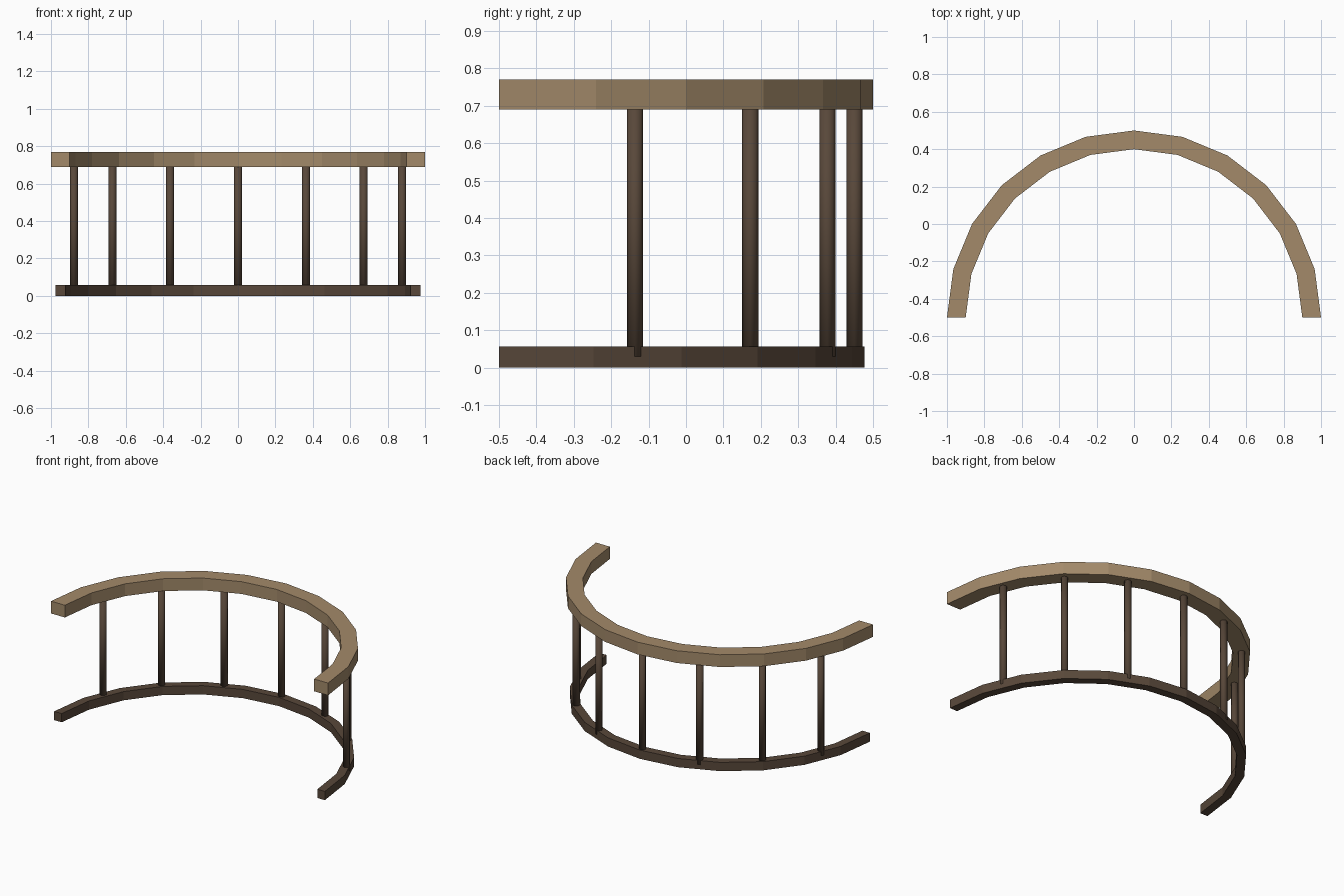
import bpy
import bmesh
from math import cos, sin, pi

if "Cube" in bpy.data.objects:
    bpy.data.objects.remove(bpy.data.objects["Cube"], do_unlink=True)

CENTRE_Y = -0.5      # centre of the half circle
SEGMENTS = 12        # straight pieces in each rail
POST_RING = 0.95     # radius on which the balusters stand


def make_material(name, rgb):
    mat = bpy.data.materials.new(name)
    mat.use_nodes = True
    colour = (*rgb, 1.0)
    mat.diffuse_color = colour
    bsdf = next(n for n in mat.node_tree.nodes if n.type == "BSDF_PRINCIPLED")
    bsdf.inputs["Base Color"].default_value = colour
    return mat


def finish(bm, name, mat):
    bmesh.ops.recalc_face_normals(bm, faces=bm.faces)
    mesh = bpy.data.meshes.new(name)
    bm.to_mesh(mesh)
    bm.free()
    mesh.materials.append(mat)
    obj = bpy.data.objects.new(name, mesh)
    bpy.context.collection.objects.link(obj)
    return obj


def make_rail(name, inner, outer, bottom, top, mat):
    """Sweep a rectangular section around the half circle."""
    bm = bmesh.new()
    section = [(inner, bottom), (outer, bottom), (outer, top), (inner, top)]
    rings = []
    for i in range(SEGMENTS + 1):
        a = pi * i / SEGMENTS
        rings.append([bm.verts.new((r * cos(a), CENTRE_Y + r * sin(a), z))
                      for r, z in section])
    for r0, r1 in zip(rings, rings[1:]):
        for k in range(4):
            n = (k + 1) % 4
            bm.faces.new((r0[k], r0[n], r1[n], r1[k]))
    bm.faces.new(rings[0])
    bm.faces.new(rings[-1])
    return finish(bm, name, mat)


def make_baluster(name, angle, bottom, top, mat):
    """Slim eight-sided post, softly shaded over its ends."""
    bm = bmesh.new()
    bmesh.ops.create_cone(bm, cap_ends=True, segments=8, radius1=0.0214,
                          radius2=0.0214, depth=top - bottom)
    for face in bm.faces:
        face.smooth = True
    obj = finish(bm, name, mat)
    obj.location = (POST_RING * cos(angle), CENTRE_Y + POST_RING * sin(angle),
                    (bottom + top) / 2)
    return obj


light_wood = make_material("light wood", (0.366, 0.254, 0.144))
dark_wood = make_material("dark wood", (0.098, 0.064, 0.042))

# Handrail and base rail
make_rail("handrail", 0.9, 1.0, 0.69, 0.77, light_wood)
make_rail("base_rail", 0.923, 0.977, 0.0, 0.057, dark_wood)

# Seven balusters, evenly spread and leaving both ends free
for i in range(1, 8):
    make_baluster(f"baluster_{i}", pi * i / 8, 0.03, 0.73, dark_wood)
